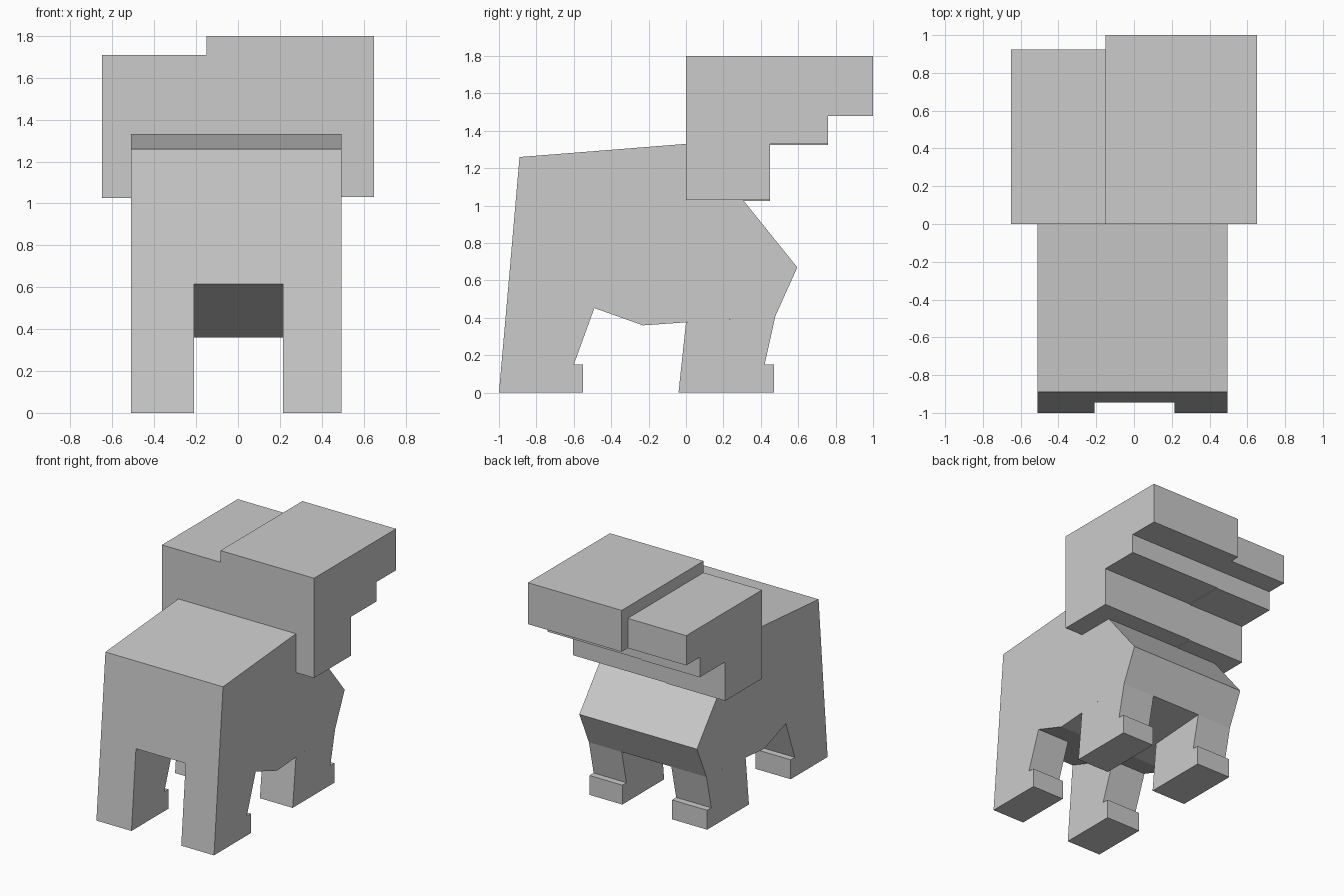
import bpy
import bmesh

if "Cube" in bpy.data.objects:
    bpy.data.objects.remove(bpy.data.objects["Cube"])


def extrude_profile(name, profile, x0, x1):
    """Extrude a side profile of (y, z) points from x0 to x1."""
    bm = bmesh.new()
    face = bm.faces.new([bm.verts.new((x0, y, z)) for y, z in profile])
    ext = bmesh.ops.extrude_face_region(bm, geom=[face])
    moved = [v for v in ext["geom"] if isinstance(v, bmesh.types.BMVert)]
    bmesh.ops.translate(bm, verts=moved, vec=(x1 - x0, 0, 0))
    bmesh.ops.recalc_face_normals(bm, faces=bm.faces[:])
    mesh = bpy.data.meshes.new(name)
    bm.to_mesh(mesh)
    bm.free()
    obj = bpy.data.objects.new(name, mesh)
    bpy.context.collection.objects.link(obj)
    return obj


def head_profile(depth, bottom, lip, top):
    """Stepped head outline: neck, jaw and overhanging snout."""
    return [(0, bottom), (0, top), (depth, top), (depth, 1.48),
            (0.76, 1.48), (0.76, lip), (0.45, lip), (0.45, bottom)]


# Trunk with sloping belly and pointed chest
extrude_profile("trunk", [(-0.946, 0.615), (-0.89, 1.26), (0.06, 1.335),
                          (0.595, 0.67), (0.478, 0.41), (-0.23, 0.36)],
                -0.51, 0.495)

# Legs with small toe ledges
rear = [(-1, 0), (-0.946, 0.615), (-0.49, 0.4526), (-0.6, 0.15),
        (-0.55, 0.15), (-0.55, 0)]
fore = [(-0.04, 0), (0, 0.3762), (0.478, 0.41), (0.42, 0.15),
        (0.47, 0.15), (0.47, 0)]
for side, x0, x1 in (("left", -0.51, -0.21), ("right", 0.215, 0.495)):
    extrude_profile(f"rear_leg_{side}", rear, x0, x1)
    extrude_profile(f"fore_leg_{side}", fore, x0, x1)

# Head in two unequal halves
extrude_profile("head_left", head_profile(0.925, 1.025, 1.325, 1.71), -0.65, -0.15)
extrude_profile("head_right", head_profile(1.0, 1.03, 1.33, 1.80), -0.15, 0.65)
